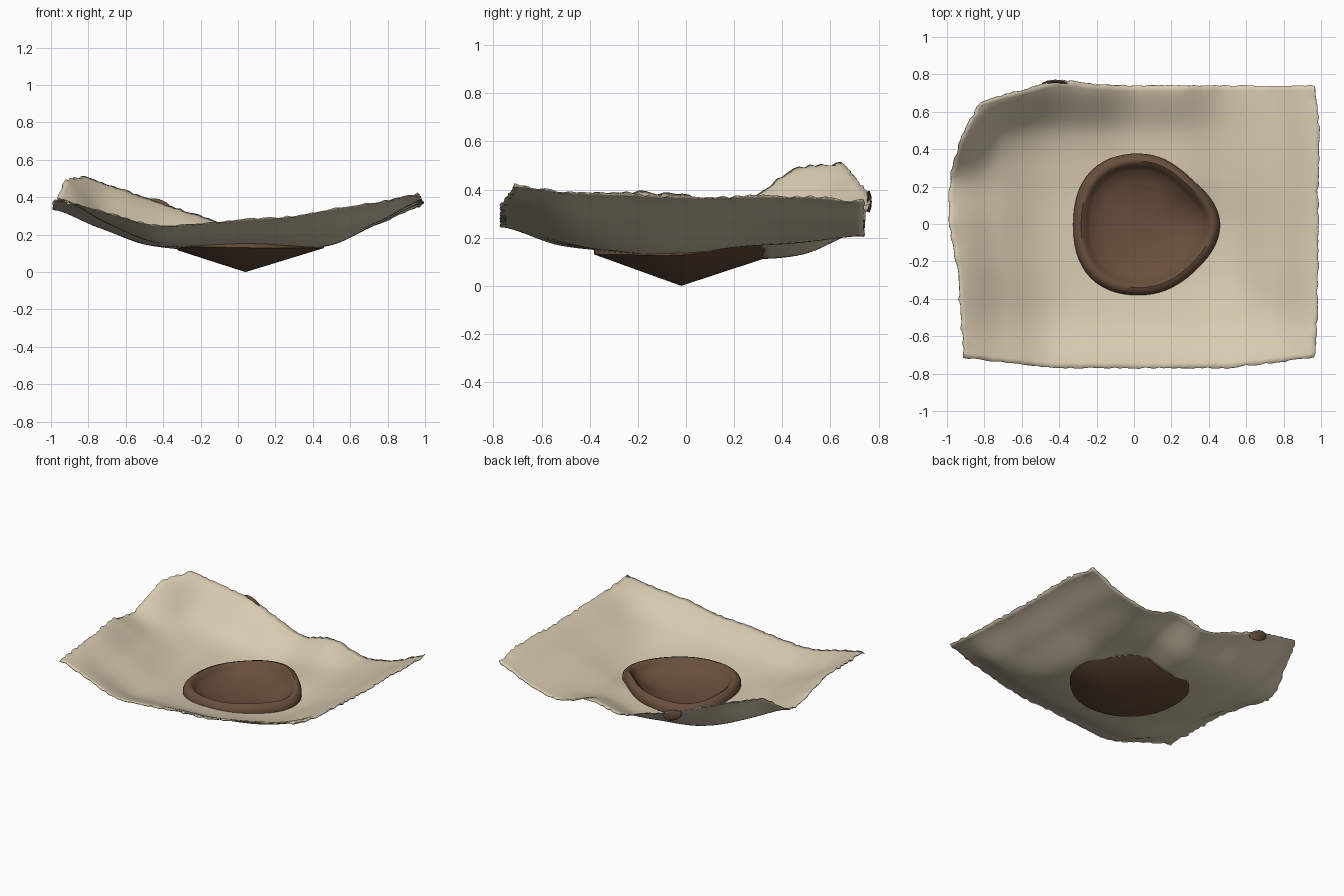
import bpy, bmesh, math, random
from mathutils import Vector

if "Cube" in bpy.data.objects:
    bpy.data.objects.remove(bpy.data.objects["Cube"])

random.seed(4)

def material(name, rgb):
    m = bpy.data.materials.new(name)
    m.diffuse_color = (*rgb, 1)
    m.use_nodes = True
    m.node_tree.nodes["Principled BSDF"].inputs["Base Color"].default_value = m.diffuse_color
    return m

CREAM = material("cream cloth", (0.68, 0.59, 0.43))
BROWN = material("brown hide", (0.14, 0.078, 0.045))

def finish(bm, name, mat, angle=50):
    bmesh.ops.recalc_face_normals(bm, faces=bm.faces)
    me = bpy.data.meshes.new(name)
    bm.to_mesh(me)
    bm.free()
    me.materials.append(mat)
    ob = bpy.data.objects.new(name, me)
    bpy.context.collection.objects.link(ob)
    bpy.context.view_layer.objects.active = ob
    ob.select_set(True)
    bpy.ops.object.shade_smooth_by_angle(angle=math.radians(angle))
    ob.select_set(False)
    return ob

def spline(vals, t, loop=False):
    """Catmull-Rom (softened) through evenly spaced values, t in index units."""
    n = len(vals)
    i = math.floor(t) if loop else min(int(t), n - 2)
    f = t - i
    at = lambda k: vals[k % n] if loop else vals[max(0, min(n - 1, k))]
    a, b, c, d = (at(i + k) for k in (-1, 0, 1, 2))
    m0, m1 = (c - a) * .45, (d - b) * .45
    return ((2*f**3 - 3*f*f + 1) * b + (f**3 - 2*f*f + f) * m0
            + (3*f*f - 2*f**3) * c + (f**3 - f*f) * m1)

# ---- draped sheet: coarse heights, rows front to back, columns left to right
HEIGHTS = [
    [.37, .31, .25, .26, .28, .295, .335, .37, .415],
    [.38, .265, .175, .175, .18, .19, .22, .28, .39],
    [.39, .26, .16, .14, .14, .14, .16, .265, .38],
    [.375, .255, .15, .13, .11, .13, .145, .255, .37],
    [.34, .24, .155, .12, .115, .17, .17, .26, .37],
    [.48, .285, .19, .15, .135, .19, .185, .26, .37],
    [.505, .45, .38, .31, .235, .275, .21, .25, .35],
]
LEFT_X = [-.91, -.93, -.945, -.985, -1.0, -.99, -.97]
RIGHT_X = [.965, .98, .985, .985, .985, .99, .97]
HOLE = Vector((.06, 0))
NX, NY = 72, 54
bm = bmesh.new()
grid = []
for j in range(NY + 1):
    row = []
    for i in range(NX + 1):
        u, v = i / NX, j / NY
        z = spline([spline(r, u * 8) for r in HEIGHTS], v * 6)
        lx, rx = spline(LEFT_X, v * 6), spline(RIGHT_X, v * 6)
        x = lx + (rx - lx) * u
        y = -.77 + 1.51 * v
        # front corners pulled in slightly
        y += .11 * max(0, abs(2 * u - 1) - .5) * max(0, 1 - 2 * v)
        # rounded, gathered back left corner
        a, b = max(0, 1 - 2 * u), max(0, 2 * v - 1)
        x *= math.sqrt(1 - .28 * b * b * a)
        y *= math.sqrt(1 - .24 * a ** 3 * b)
        y += .035 * b ** 3 * math.exp(-((x + .4) / .15) ** 2)
        # ragged border
        if i in (0, NX):
            x += random.uniform(-.006, .006)
            z += random.uniform(-.007, .007)
        if j in (0, NY):
            y += random.uniform(-.004, .004)
            z += random.uniform(-.005, .005)
        row.append(bm.verts.new((x, y, z)))
    grid.append(row)
for j in range(NY):
    for i in range(NX):
        q = (grid[j][i], grid[j][i + 1], grid[j + 1][i + 1], grid[j + 1][i])
        mid = sum((p.co for p in q), Vector()) / 4
        if (mid.xy - HOLE).length > .325:
            bm.faces.new(q)
bmesh.ops.delete(bm, geom=[v for v in bm.verts if not v.link_faces], context='VERTS')
sheet = finish(bm, "draped_sheet", CREAM)
mod = sheet.modifiers.new("thickness", 'SOLIDIFY')
mod.thickness = .005
mod.offset = 0

# ---- central bowl: irregular lathe with pointed base, raised rim, dished inside
RADII = [.40, .345, .375, .405, .385, .41, .38, .365]   # from +x, anticlockwise
EDGE_Z = [.13, .18, .15, .11, .12, .135, .13, .13]
PROFILE = [(1.0, 0), (1.0, .025), (.98, .045), (.94, .062), (.89, .068),
           (.85, .058), (.81, .036), (.76, .015), (.6, -.012), (.3, -.035)]
SEG = 64
bm = bmesh.new()
rings = []
for k, h in PROFILE:
    ring = []
    w = max(0, min(1, (k - .3) / .7))
    for i in range(SEG):
        th, t = 2 * math.pi * i / SEG, 8 * i / SEG
        r = spline(RADII, t, True) * k
        e = spline(EDGE_Z, t, True)
        ring.append(bm.verts.new((.06 + r * math.cos(th), r * math.sin(th),
                                  .13 + (e - .13) * w + h)))
    rings.append(ring)
for lo, hi in zip(rings, rings[1:]):
    for i in range(SEG):
        n = (i + 1) % SEG
        bm.faces.new((lo[i], lo[n], hi[n], hi[i]))
tip = bm.verts.new((.04, -.02, 0))
floor = bm.verts.new((.06, 0, .088))
for i in range(SEG):
    n = (i + 1) % SEG
    bm.faces.new((tip, rings[0][n], rings[0][i]))
    bm.faces.new((floor, rings[-1][i], rings[-1][n]))
finish(bm, "central_bowl", BROWN, 50)

# ---- small scrap caught on the back edge
bm = bmesh.new()
bmesh.ops.create_icosphere(bm, subdivisions=2, radius=1)
for v in bm.verts:
    x, y, z = v.co
    v.co = (-.42 + .075 * x, .762 + .01 * y - .012 * x * x, .35 + .04 * z - .025 * x)
finish(bm, "edge_scrap", BROWN)
